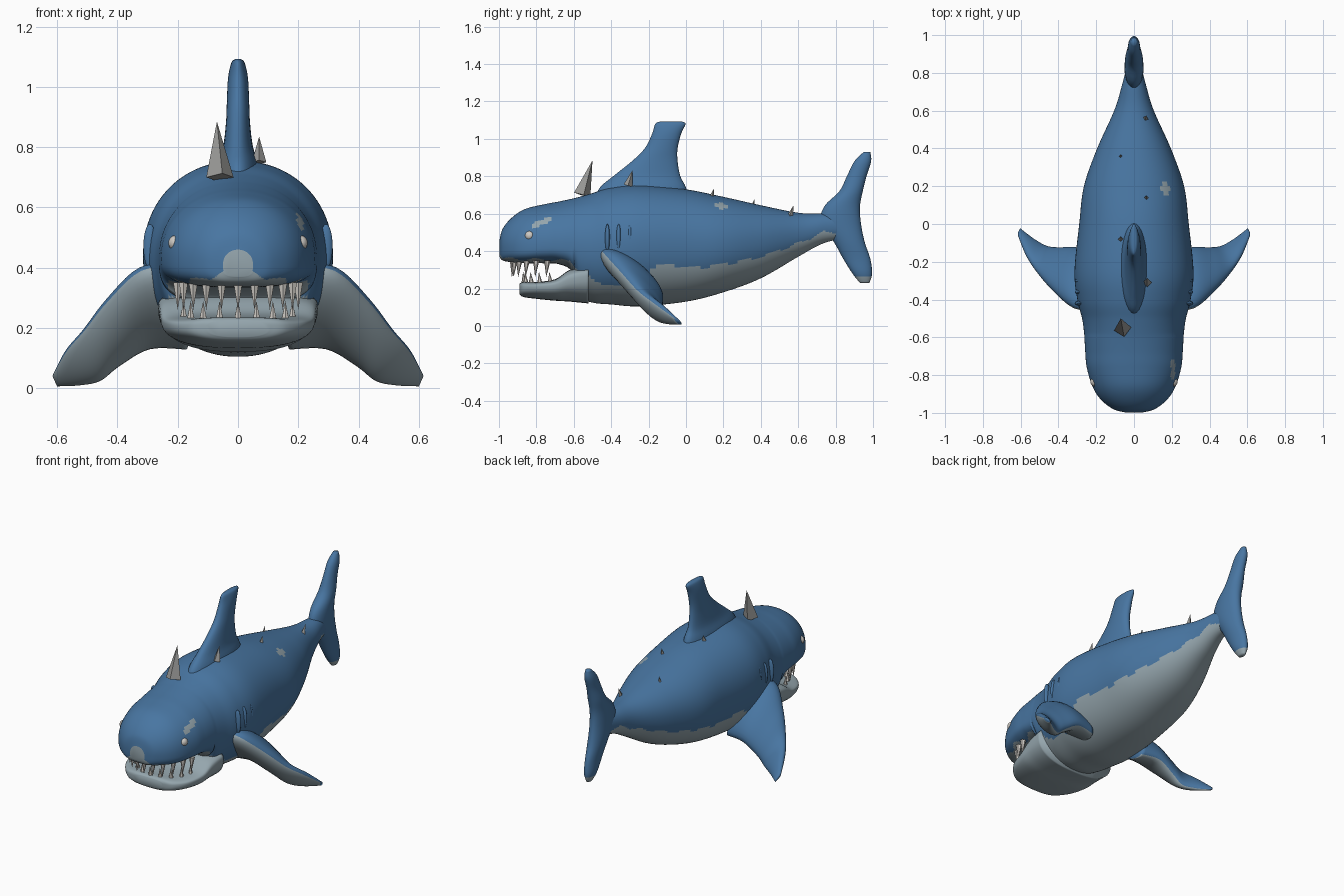
import bpy, bmesh, math
from mathutils import Vector

cube = bpy.data.objects.get("Cube")
if cube:
    bpy.data.objects.remove(cube, do_unlink=True)


def material(name, rgb):
    m = bpy.data.materials.new(name)
    m.use_nodes = True
    m.diffuse_color = (*rgb, 1)
    m.node_tree.nodes["Principled BSDF"].inputs["Base Color"].default_value = (*rgb, 1)
    return m


BLUE = material("ocean_blue", (0.065, 0.18, 0.36))
GREY = material("belly_grey", (0.30, 0.38, 0.42))
TOOTH = material("tooth_ivory", (0.62, 0.59, 0.55))
SPIKE = material("spike_stone", (0.33, 0.33, 0.32))


def finish(name, bm, mats, smooth=True, rule=None):
    bmesh.ops.recalc_face_normals(bm, faces=bm.faces)
    if rule:
        for f in bm.faces:
            f.material_index = int(rule(f.calc_center_median()))
    mesh = bpy.data.meshes.new(name)
    bm.to_mesh(mesh)
    bm.free()
    ob = bpy.data.objects.new(name, mesh)
    bpy.context.collection.objects.link(ob)
    for m in mats:
        mesh.materials.append(m)
    if smooth:
        mesh.shade_smooth()
    return ob


def refine(rows, n):
    """Smoothly interpolate a table of stations, n steps per gap."""
    out = []
    for i in range(len(rows) - 1):
        a, b, c, d = (rows[max(i - 1, 0)], rows[i], rows[i + 1],
                      rows[min(i + 2, len(rows) - 1)])
        for k in range(n):
            t = k / n
            out.append([q + 0.5 * t * (r - p + t * (2*p - 5*q + 4*r - s + t * (3*(q - r) + s - p)))
                        for p, q, r, s in zip(a, b, c, d)])
    return out + [list(rows[-1])]


def lerp_table(table, v):
    for (a, p), (b, q) in zip(table, table[1:]):
        if v <= b:
            return p + (q - p) * max(0, v - a) / (b - a)
    return table[-1][1]


def loft(rings, under=False):
    """Skin closed rings; under=True marks the second half of each ring."""
    bm = bmesh.new()
    vs = [[bm.verts.new(p) for p in r] for r in rings]
    n = len(vs[0])
    for a, b in zip(vs, vs[1:]):
        for i in range(n):
            j = (i + 1) % n
            f = bm.faces.new((a[i], a[j], b[j], b[i]))
            f.material_index = int(under and i >= n // 2)
    bm.faces.new(vs[0])
    bm.faces.new(vs[-1])
    return bm


def spow(v, p):
    return math.copysign(abs(v) ** p, v)


def body_ring(row, upper, lower, n=96):
    y, w, top, mid, bot = row
    ring = []
    for i in range(n):
        c, s = math.cos(math.tau * i / n), math.sin(math.tau * i / n)
        p, h = (upper, top - mid) if s >= 0 else (lower, mid - bot)
        ring.append((w * spow(c, p), y, mid + h * spow(s, p)))
    return ring


# Body and upper head: y, half width, top, widest height, bottom
body = [(-.997, .05, .46, .41, .37), (-.98, .11, .52, .42, .35), (-.93, .175, .58, .42, .34),
        (-.86, .22, .625, .42, .335), (-.76, .25, .65, .43, .335), (-.68, .258, .665, .43, .33),
        (-.61, .262, .68, .43, .29), (-.57, .265, .69, .42, .16), (-.5, .275, .71, .42, .125),
        (-.4, .30, .74, .43, .115), (-.25, .315, .755, .44, .105), (0, .29, .73, .44, .13),
        (.2, .265, .69, .44, .18), (.4, .195, .645, .46, .255), (.6, .105, .605, .49, .37),
        (.73, .065, .6, .52, .44), (.85, .035, .6, .53, .47)]
belly_line = [(-1, .36), (-.62, .35), (-.55, .27), (-.4, .21), (-.25, .21), (-.17, .33),
              (0, .31), (.2, .33), (.4, .37), (.6, .44), (.73, .5), (.85, .5)]


def body_colour(c):
    line = lerp_table(belly_line, c.y) + 0.008 * math.sin(45 * c.y)
    if c.y < -.9:
        line += max(0, .08 * (1 - abs(c.x) / .09))
    # brow scar and back blotch on the left side
    brow = -.83 < c.y < -.72 and abs(c.z - (.53 + .4 * (c.y + .83))) < .014 and c.x > 0
    blotch = (c - Vector((.17, .19, .645))).length < .03
    return c.z < line or brow or blotch


rings = [body_ring(r, .95, .65 if r[0] < -.6 else .95) for r in refine(body, 8)]
finish("body", loft(rings), [BLUE, GREY], rule=body_colour)

# Lower jaw
jaw = [(-.89, .10, .225, .2, .17), (-.87, .16, .235, .2, .155), (-.8, .22, .235, .21, .145),
       (-.7, .25, .25, .22, .135), (-.62, .26, .30, .25, .13), (-.52, .265, .32, .27, .12)]
finish("lower_jaw", loft([body_ring(r, .6, .8, 48) for r in refine(jaw, 5)]), [GREY])


# Upright fins: z, front y, back y, half thickness
def upright_fin(name, rows, rule):
    rings = []
    for z, y0, y1, t in refine(rows, 4):
        rings.append([(t * math.sin(a), (y0 + y1) / 2 + (y1 - y0) / 2 * math.cos(a), z)
                      for a in (math.tau * i / 32 for i in range(32))])
    finish(name, loft(rings), [BLUE, GREY], rule=rule)


upright_fin("dorsal_fin", [
    (.66, -.5, .02, .085), (.74, -.46, 0, .07), (.8, -.39, -.03, .05), (.88, -.29, -.045, .04),
    (.95, -.22, -.045, .037), (1.03, -.18, -.025, .033), (1.08, -.165, -.002, .022),
    (1.092, -.14, -.02, .01)], lambda c: False)
upright_fin("tail_fin", [
    (.23, .93, .98, .012), (.28, .89, .995, .03), (.36, .84, .985, .035), (.45, .79, .955, .045),
    (.55, .72, .935, .05), (.64, .74, .93, .05), (.72, .82, .945, .045), (.8, .86, .965, .035),
    (.88, .9, .99, .03), (.93, .95, .985, .015)], lambda c: c.z < .262)

# Side fins: leading point, trailing point, half thickness
side_fin = [(.18, -.45, .41, .18, -.15, .14, .08), (.32, -.44, .39, .30, -.13, .14, .075),
            (.43, -.35, .29, .40, -.13, .08, .06), (.51, -.26, .19, .46, -.12, .03, .045),
            (.57, -.17, .12, .53, -.08, .015, .035), (.615, -.06, .04, .60, -.025, .008, .01)]
normal = Vector((.25, .65, .7)).normalized()
for name, side in (("left_side_fin", 1), ("right_side_fin", -1)):
    rings = []
    for r in refine(side_fin, 5):
        lead, trail = Vector(r[:3]), Vector(r[3:6])
        ring = []
        for i in range(32):
            a = math.tau * i / 32
            p = (lead + trail) / 2 + (lead - trail) / 2 * math.cos(a) + normal * r[6] * math.sin(a)
            ring.append((p.x * side, p.y, max(p.z, .002)))
        rings.append(ring)
    finish(name, loft(rings, under=True), [BLUE, GREY])


def cone(bm, base, tip, radius, sides):
    base, tip = Vector(base), Vector(tip)
    d = tip - base
    m = d.to_track_quat('Z', 'Y').to_matrix().to_4x4()
    m.translation = (base + tip) / 2
    bmesh.ops.create_cone(bm, cap_ends=True, segments=sides, radius1=radius,
                          radius2=0, depth=d.length, matrix=m)


# Teeth along the two jaw arcs
for name, count, rx, ry, yc, base, tip in (
        ("upper_teeth", 11, .205, .235, -.69, .35, .26),
        ("lower_teeth", 9, .185, .18, -.685, .215, .29)):
    bm = bmesh.new()
    for i in range(count):
        a = -1.35 + 2.7 * i / (count - 1)
        x, y = rx * math.sin(a), yc - ry * math.cos(a)
        cone(bm, (x, y, base), (x, y - .006, tip), .017, 6)
    finish(name, bm, [TOOTH], smooth=False)

# Back spikes
bm = bmesh.new()
for base, tip, radius in (
        ((-.06, -.555, .70), (-.07, -.5, .885), .046), ((.07, -.31, .75), (.07, -.285, .835), .024),
        ((-.07, -.08, .73), (-.07, -.07, .765), .015), ((.065, .135, .68), (.065, .15, .735), .016),
        ((-.07, .355, .625), (-.07, .365, .675), .014), ((.06, .555, .58), (.065, .575, .645), .018)):
    cone(bm, base, tip, radius, 4)
finish("back_spikes", bm, [SPIKE], smooth=False)


def ball(name, pos, size, mat):
    bm = bmesh.new()
    bmesh.ops.create_uvsphere(bm, u_segments=20, v_segments=12, radius=1)
    for v in bm.verts:
        v.co = Vector(pos) + Vector([a * b for a, b in zip(v.co, size)])
    finish(name, bm, [mat])


# Eyes and gill ridges
for label, side in (("left", 1), ("right", -1)):
    ball(label + "_eye", (side * .205, -.835, .482), (.026, .026, .026), TOOTH)
    for k in range(3):
        ball(f"{label}_gill_ridge_{k + 1}", (side * .292, -.42 + .06 * k, .47),
             (.022, .013, .075), BLUE)
